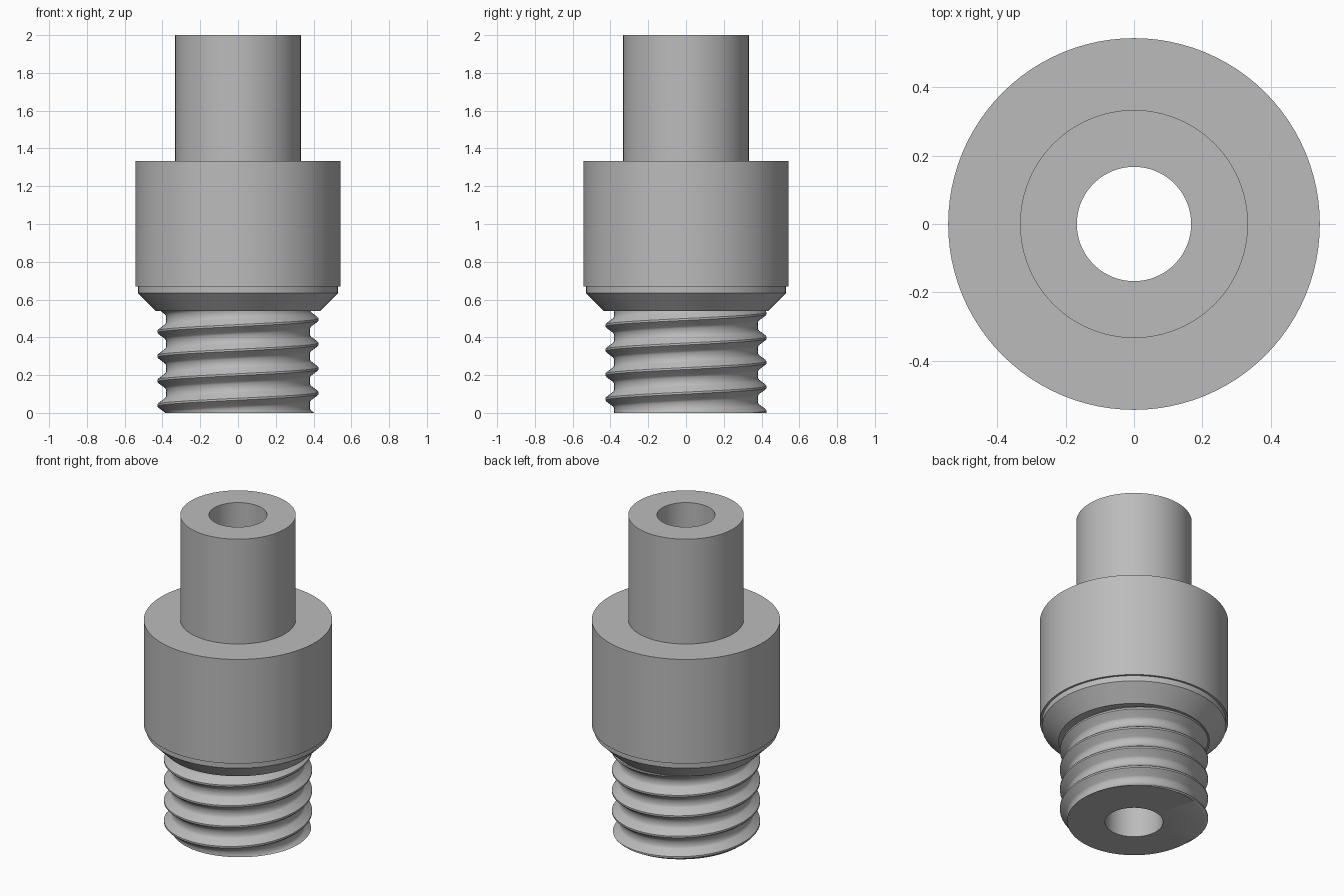
import bpy, bmesh, math

cube = bpy.data.objects.get("Cube")
if cube:
    bpy.data.objects.remove(cube, do_unlink=True)

SEGMENTS = 96
BORE = 0.167        # radius of the through hole
NECK = 0.54         # height where the thread meets the chamfer
PITCH = 0.13
PHASE = 0.04        # crest height on the right-hand (-x) side

metal = bpy.data.materials.new("grey metal")
metal.use_nodes = True
grey = (0.5, 0.5, 0.5, 1)
metal.diffuse_color = grey
metal.node_tree.nodes["Principled BSDF"].inputs["Base Color"].default_value = grey


def finish(name, bm, angle):
    bmesh.ops.recalc_face_normals(bm, faces=bm.faces)
    mesh = bpy.data.meshes.new(name)
    bm.to_mesh(mesh)
    bm.free()
    mesh.materials.append(metal)
    obj = bpy.data.objects.new(name, mesh)
    bpy.context.collection.objects.link(obj)
    bpy.ops.object.select_all(action="DESELECT")
    obj.select_set(True)
    bpy.context.view_layer.objects.active = obj
    bpy.ops.object.shade_smooth_by_angle(angle=math.radians(angle))


def polar(r, a, z):
    return (r * math.cos(a), r * math.sin(a), z)


# Turned body: bore, spout, collar, step and chamfer as one closed profile
profile = [(BORE, 0), (BORE, 2), (0.333, 2), (0.333, 1.333), (0.543, 1.333),
           (0.543, 0.67), (0.53, 0.67), (0.53, 0.635), (0.435, NECK), (0.34, NECK)]
bm = bmesh.new()
rings = [[bm.verts.new(polar(r, math.tau * i / SEGMENTS, z)) for i in range(SEGMENTS)]
         for r, z in profile]
for a, b in zip(rings, rings[1:]):
    for i in range(SEGMENTS):
        j = (i + 1) % SEGMENTS
        bm.faces.new((a[i], a[j], b[j], b[i]))
finish("turned_body", bm, 30)

# Right-handed thread: a ridge profile swept up a helix
ridge = [(-0.5, 0.38), (-0.36, 0.381), (-0.28, 0.388), (-0.1, 0.42), (-0.04, 0.427),
         (0.04, 0.427), (0.1, 0.42), (0.28, 0.388), (0.36, 0.381), (0.5, 0.38)]
bm = bmesh.new()
previous = None
for i in range(SEGMENTS * 7 + 1):
    turn = i / SEGMENTS
    z = PHASE + (turn - 1.5) * PITCH
    row = [bm.verts.new(polar(r, math.tau * turn, z + d * PITCH)) for d, r in ridge]
    if previous:
        for k in range(len(ridge) - 1):
            bm.faces.new((previous[k], row[k], row[k + 1], previous[k + 1]))
    previous = row
bmesh.ops.remove_doubles(bm, verts=bm.verts, dist=0.0001)

# Trim the helix to the shank, then close its lower end around the bore
for height, up in ((0, -1), (NECK + 0.005, 1)):
    bmesh.ops.bisect_plane(bm, geom=bm.verts[:] + bm.edges[:] + bm.faces[:],
                           plane_co=(0, 0, height), plane_no=(0, 0, up), clear_outer=True)
rim = [e for e in bm.edges if e.is_boundary and all(abs(v.co.z) < 0.0005 for v in e.verts)]
inner = bmesh.ops.extrude_edge_only(bm, edges=rim)["geom"]
for v in inner:
    if isinstance(v, bmesh.types.BMVert):
        scale = BORE / v.co.xy.length
        v.co.x *= scale
        v.co.y *= scale
finish("threaded_shank", bm, 40)
